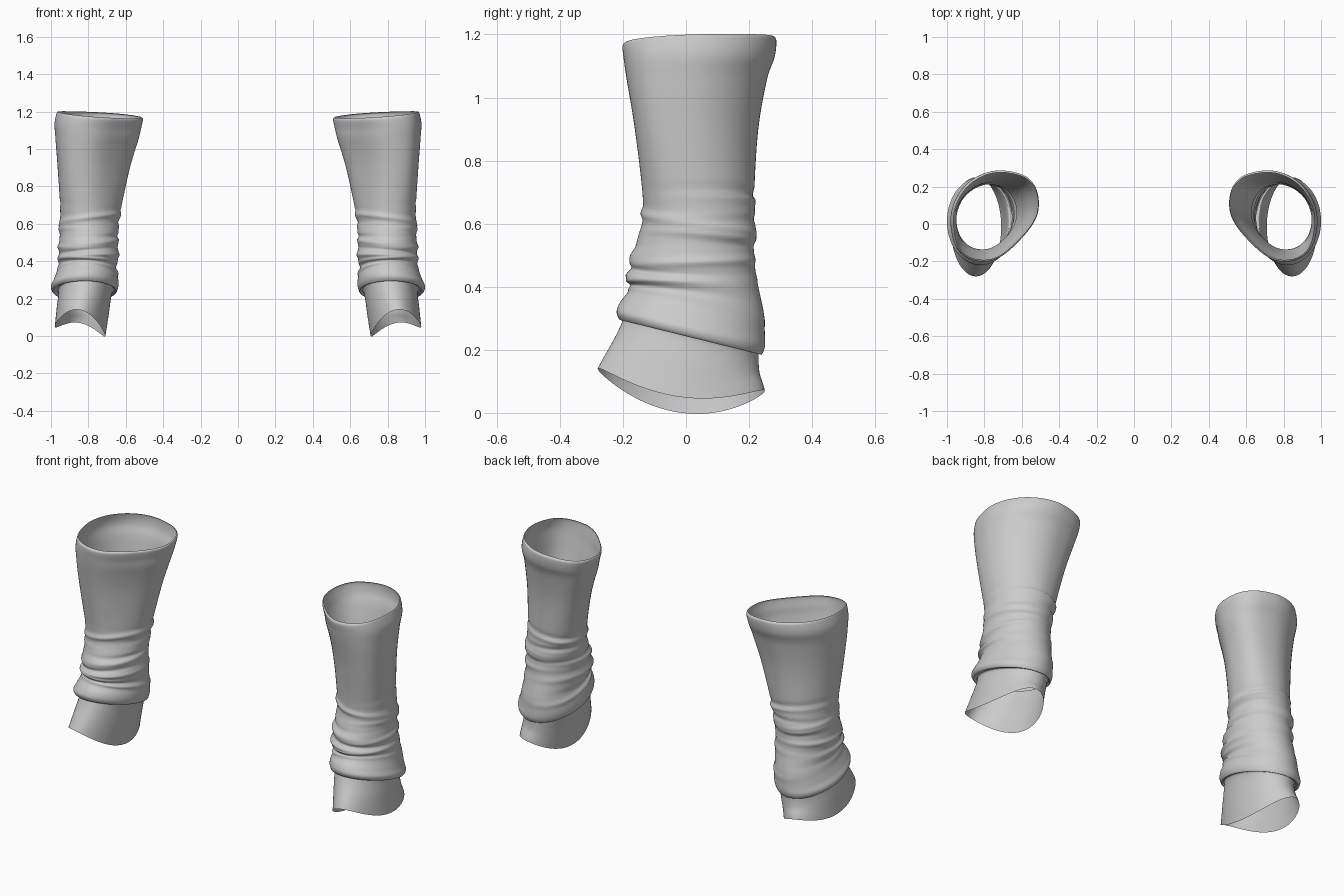
import bpy, bmesh, math, random

random.seed(14)

cube = bpy.data.objects.get("Cube")
if cube:
    bpy.data.objects.remove(cube)

SEGMENTS, STEPS = 72, 11

# Sleeve profile, bottom to top: height, inner x, outer x, front y, back y
PROFILE = [
    (.065, .71, .98, -.28, .25),
    (.15, .69, .97, -.24, .235),
    (.24, .67, .96, -.2, .23),
    (.24, .65, .99, -.21, .24),
    (.265, .64, 1, -.22, .25),
    (.3, .64, .985, -.21, .25),
    (.36, .65, .965, -.18, .245),
    (.43, .64, .96, -.185, .225),
    (.51, .64, .955, -.17, .215),
    (.6, .635, .95, -.14, .22),
    (.7, .62, .95, -.14, .215),
    (.9, .575, .96, -.165, .225),
    (1.05, .53, .97, -.19, .25),
    (1.12, .515, .975, -.2, .275),
    (1.17, .505, .965, -.205, .28),
    (1.183, .51, .96, -.195, .27),
]


def ramp(value, start, end):
    """Smooth step from zero at start to one at end."""
    t = min(max((value - start) / (end - start), 0), 1)
    return t * t * (3 - 2 * t)


def blend(a, b, c, d, t):
    """Smooth curve through b and c."""
    return b + t / 2 * (c - a + t * (2*a - 5*b + 4*c - d + t * (3*b - a - 3*c + d)))


def sample_profile():
    last = len(PROFILE) - 1
    for i in range(last):
        near = [PROFILE[min(max(i + k, 0), last)] for k in (-1, 0, 1, 2)]
        for step in range(STEPS):
            yield [blend(*values, step / STEPS) for values in zip(*near)]
    yield PROFILE[-1]


def make_wrinkles(count, low, high):
    """Slanted ridges and creases, each fading out around the leg."""
    wrinkles = []
    for i in range(count):
        height = low + (high - low) * i / (count - 1)
        facing = random.uniform(-math.pi, math.pi)
        strength = random.uniform(.007, .01) * (-1 if i % 3 == 1 else 1)
        wrinkles.append((height, facing, random.uniform(1.2, 2),
                         random.uniform(-.025, .025), strength))
    return wrinkles


WRINKLES = make_wrinkles(14, .35, .69)


def wrinkle_offset(z, angle):
    total = 0
    for height, facing, spread, slant, strength in WRINKLES:
        gap = (angle - facing + math.pi) % math.tau - math.pi
        distance = (z - height - slant * math.sin(gap)) / .013
        total += strength * math.exp(-distance ** 2 - (gap / spread) ** 2)
    return total


def surface_point(row, angle):
    z, inner, outer, front, back = row
    c, s = math.cos(angle), math.sin(angle)
    foot = ramp(z, .22, .06)
    rim = ramp(z, 1, 1.17)
    calf = ramp(z, .4, 1.05)
    # The calf is egg shaped: flatter on its inner front, fuller at the outer back
    egg = 1 + .12 * calf * math.cos(angle - math.pi / 4) ** 5
    fold = wrinkle_offset(z, angle)
    x = (inner + outer) / 2 + ((outer - inner) / 2 * egg + fold) * c
    y = (front + back) / 2 + ((back - front) / 2 * egg + fold) * s
    x -= .045 * calf * s * abs(s)
    y -= .045 * calf * c * abs(c)
    # The hem rises to the front, the foot opening is saddle shaped
    front_lift = .055 * ramp(z, .5, .25) - .02 * foot - .01 * rim
    side_lift = .025 * foot + .016 * rim
    saddle = .04 * foot * (s * s - c * c)
    return x, y, z - front_lift * s + side_lift * c + saddle


def leg_sleeve(name, side, material):
    bm = bmesh.new()
    rings = []
    for row in sample_profile():
        ring = []
        for k in range(SEGMENTS):
            x, y, z = surface_point(row, math.tau * k / SEGMENTS)
            ring.append(bm.verts.new((side * x, y, z)))
        rings.append(ring)
    for low, high in zip(rings, rings[1:]):
        for k in range(SEGMENTS):
            n = (k + 1) % SEGMENTS
            quad = (low[k], low[n], high[n], high[k])
            bm.faces.new(quad if side > 0 else quad[::-1])
    mesh = bpy.data.meshes.new(name)
    bm.to_mesh(mesh)
    bm.free()
    mesh.materials.append(material)
    mesh.shade_smooth()
    sleeve = bpy.data.objects.new(name, mesh)
    bpy.context.collection.objects.link(sleeve)


cloth = bpy.data.materials.new("light_grey_cloth")
cloth.use_nodes = True
colour = (.6, .6, .6, 1)
cloth.diffuse_color = colour
cloth.node_tree.nodes["Principled BSDF"].inputs["Base Color"].default_value = colour

# Mirrored pair of sleeves
leg_sleeve("left_leg_sleeve", 1, cloth)
leg_sleeve("right_leg_sleeve", -1, cloth)
